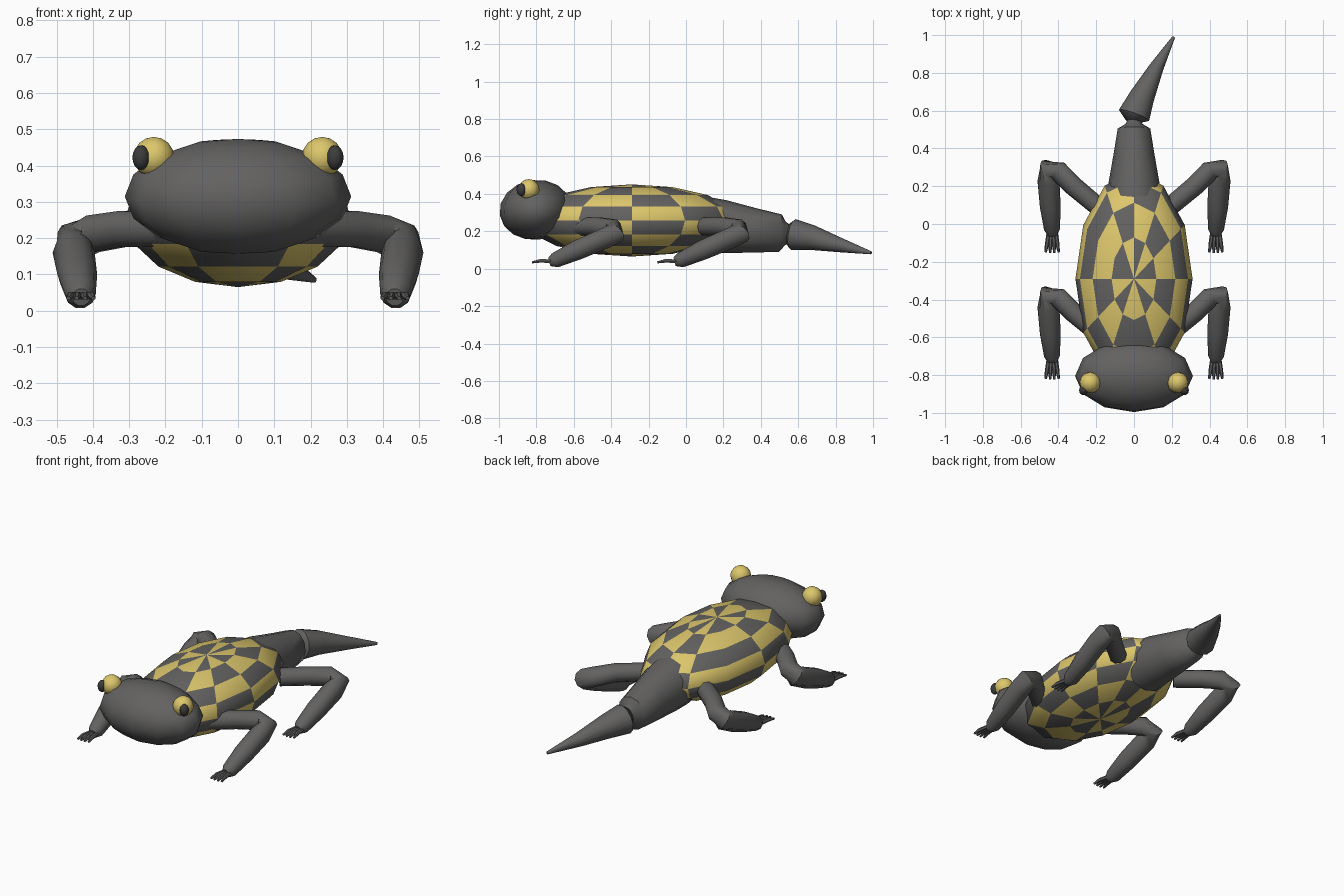
import bpy, bmesh, math
from mathutils import Vector, Matrix

cube = bpy.data.objects.get("Cube")
if cube:
    bpy.data.objects.remove(cube, do_unlink=True)


def material(name, rgb):
    m = bpy.data.materials.new(name)
    m.use_nodes = True
    m.diffuse_color = (*rgb, 1)
    m.node_tree.nodes["Principled BSDF"].inputs["Base Color"].default_value = (*rgb, 1)
    return m


GREY = material("dark grey skin", (0.125, 0.122, 0.12))
YELLOW = material("yellow", (0.72, 0.57, 0.15))
BLACK = material("pupil black", (0.045, 0.045, 0.045))


def finish(bm, name, *mats):
    bmesh.ops.recalc_face_normals(bm, faces=bm.faces)
    mesh = bpy.data.meshes.new(name)
    bm.to_mesh(mesh)
    bm.free()
    for m in mats:
        mesh.materials.append(m)
    mesh.shade_smooth()
    mesh.set_sharp_from_angle(angle=math.radians(50))
    obj = bpy.data.objects.new(name, mesh)
    bpy.context.collection.objects.link(obj)
    return obj


def ellipsoid(name, centre, radii, mats, segs=12, rings=8, tilt=0, rule=None):
    bm = bmesh.new()
    bmesh.ops.create_uvsphere(bm, u_segments=segs, v_segments=rings, radius=1)
    if rule:
        for f in bm.faces:
            f.material_index = rule(f.calc_center_median())
    bm.transform(Matrix.Translation(centre) @ Matrix.Rotation(tilt, 4, 'X')
                 @ Matrix.Diagonal((*radii, 1)))
    return finish(bm, name, *mats)


def tube(name, path, mat, sides=12, mirror=1):
    """Skin a path of (x, y, z, side radius, upright radius)."""
    bm = bmesh.new()
    pts = [Vector((p[0] * mirror, p[1], p[2])) for p in path]
    loops = []
    for i, p in enumerate(pts):
        t = (pts[min(i + 1, len(pts) - 1)] - pts[max(i - 1, 0)]).normalized()
        side = t.cross(Vector((0, 0, 1))).normalized()
        up = side.cross(t)
        rs, ru = path[i][3], path[i][-1]
        loops.append([bm.verts.new(p + side * rs * math.cos(a) + up * ru * math.sin(a))
                      for a in (math.tau * k / sides for k in range(sides))])
    for a, b in zip(loops, loops[1:]):
        for k in range(sides):
            j = (k + 1) % sides
            bm.faces.new((a[k], a[j], b[j], b[k]))
    bm.faces.new(loops[0])
    bm.faces.new(loops[-1])
    return finish(bm, name, mat)


def chequer(c):
    seg = int((math.atan2(c.y, c.x) % math.tau) / math.tau * 12)
    ring = int(math.acos(c.z / c.length) / math.pi * 8)
    flipped = 5 <= seg <= 8
    return (seg + ring + flipped) % 2


# Body with chequered skin, and wide head
ellipsoid("body", (0, -0.29, 0.258), (0.31, 0.57, 0.193), (GREY, YELLOW), rule=chequer)
ellipsoid("head", (0, -0.805, 0.315), (0.312, 0.193, 0.16), (GREY,), tilt=0.15)

# Tail stump and bent, tapering tip
tube("tail_base", [(0, 0.1, 0.235, 0.145, 0.15), (0, 0.2, 0.225, 0.138, 0.142),
                   (0, 0.36, 0.205, 0.11, 0.12), (0, 0.505, 0.19, 0.086, 0.1),
                   (0, 0.53, 0.19, 0.045, 0.065), (0, 0.56, 0.19, 0.03, 0.04)], GREY)
tube("tail_tip", [(-0.005, 0.545, 0.188, 0.04, 0.055), (0, 0.575, 0.183, 0.085, 0.083),
                  (0.045, 0.68, 0.165, 0.066, 0.066), (0.12, 0.83, 0.125, 0.038, 0.038),
                  (0.21, 0.99, 0.085, 0.008, 0.008)], GREY)

# Eyes, legs and toes on both sides
LEG = [(0.2, -0.57, 0.225, 0.05), (0.32, -0.47, 0.225, 0.052), (0.4, -0.39, 0.212, 0.054),
       (0.45, -0.378, 0.19, 0.058), (0.453, -0.44, 0.16, 0.058),
       (0.443, -0.58, 0.1, 0.055), (0.434, -0.7, 0.045, 0.042), (0.432, -0.73, 0.037, 0.025)]
for s, label in ((1, "left"), (-1, "right")):
    ellipsoid(label + "_eye", (s * 0.232, -0.84, 0.423), (0.056,) * 3, (YELLOW,))
    ellipsoid(label + "_pupil", (s * 0.267, -0.88, 0.422), (0.024, 0.026, 0.034), (BLACK,))
    for part, dy in (("front", 0), ("back", 0.67)):
        leg = [(x, y + dy, z, r) for x, y, z, r in LEG]
        tube(f"{label}_{part}_leg", leg, GREY, 10, s)
        for k in range(4):
            u = k - 1.5
            toe = [(0.433 + u * 0.012, dy - 0.71, 0.04, 0.011),
                   (0.433 + u * 0.019, dy - 0.78, 0.042, 0.011),
                   (0.433 + u * 0.023, dy - 0.825 + abs(u) * 0.004, 0.034, 0.006)]
            tube(f"{label}_{part}_toe_{k + 1}", toe, GREY, 6, s)
